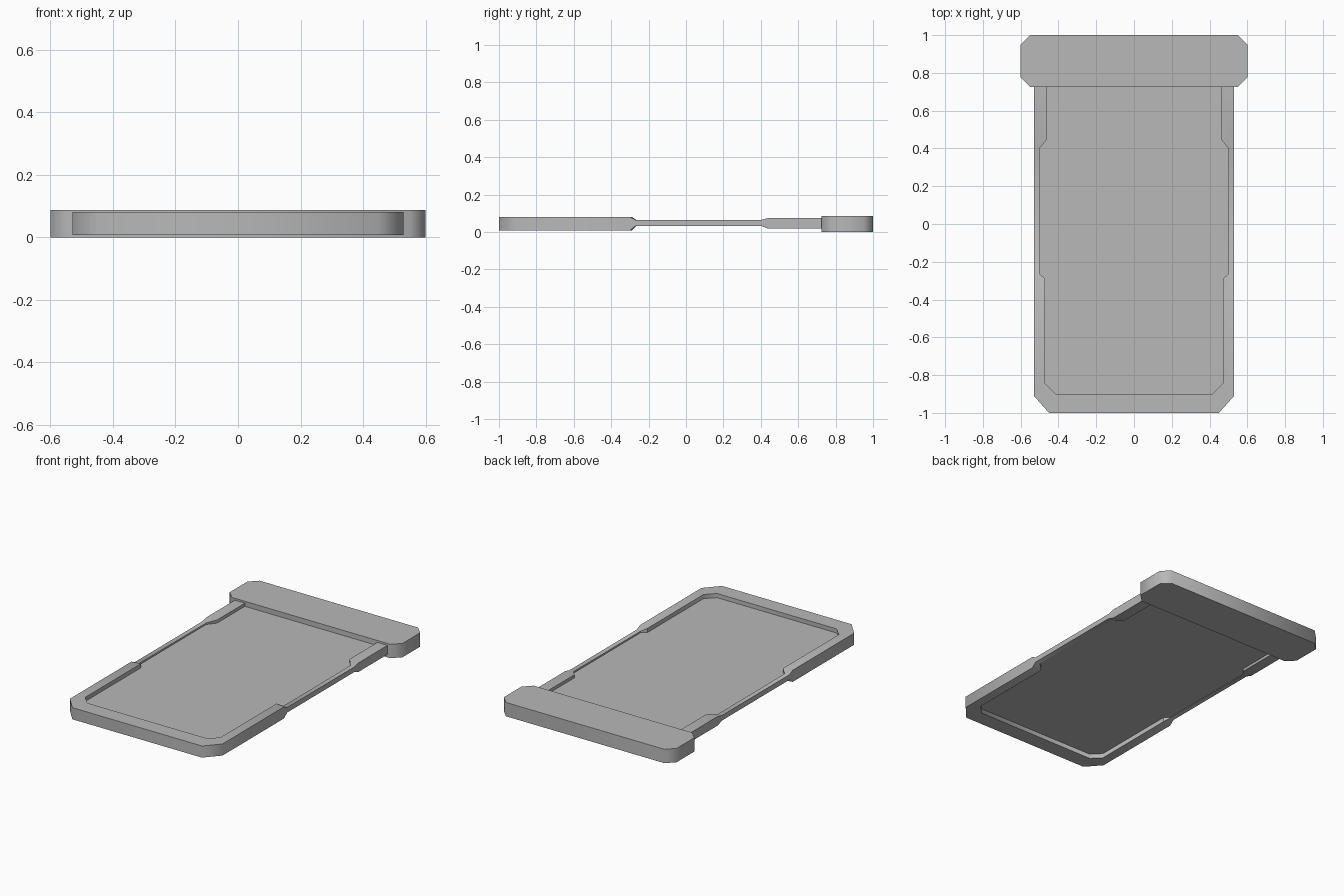
import bpy, bmesh

cube = bpy.data.objects.get("Cube")
if cube:
    bpy.data.objects.remove(cube, do_unlink=True)

COLOUR = (0.48, 0.48, 0.48, 1)
grey = bpy.data.materials.new("plain grey")
grey.use_nodes = True
grey.diffuse_color = COLOUR
grey.node_tree.nodes["Principled BSDF"].inputs["Base Color"].default_value = COLOUR


def finish(name, bm):
    bmesh.ops.recalc_face_normals(bm, faces=bm.faces)
    mesh = bpy.data.meshes.new(name)
    bm.to_mesh(mesh)
    bm.free()
    mesh.materials.append(grey)
    obj = bpy.data.objects.new(name, mesh)
    bpy.context.collection.objects.link(obj)
    bpy.ops.object.select_all(action='DESELECT')
    obj.select_set(True)
    bpy.context.view_layer.objects.active = obj
    bpy.ops.object.shade_smooth_by_angle(angle=0.87)
    return obj


def slab(name, half_outline, low, high):
    """Extrude an outline given for +x and mirrored to -x."""
    outline = half_outline + [(-x, y) for x, y in reversed(half_outline)]
    bm = bmesh.new()
    face = bm.faces.new([bm.verts.new((x, y, low)) for x, y in outline])
    moved = bmesh.ops.extrude_face_region(bm, geom=[face])["geom"]
    bmesh.ops.translate(bm, vec=(0, 0, high - low),
                        verts=[v for v in moved if isinstance(v, bmesh.types.BMVert)])
    return finish(name, bm)


# Thin panel and wide end bar
slab("panel", [(0.44, -0.95), (0.50, -0.89), (0.515, 0.75)], 0.036, 0.055)
slab("end_bar", [(0.55, 0.725), (0.6, 0.775), (0.6, 0.95), (0.55, 1.0)], 0.0, 0.087)

# Rim: outer point, inner point and height range at each station
THICK, THIN, REAR = (0.008, 0.081), (0.033, 0.065), (0.018, 0.075)
half = [
    ((0.45, -1.0), (0.415, -0.9), THICK),
    ((0.53, -0.91), (0.47, -0.845), THICK),
    ((0.53, -0.30), (0.47, -0.29), THICK),
    ((0.53, -0.27), (0.50, -0.265), THIN),
    ((0.53, 0.40), (0.50, 0.40), THIN),
    ((0.53, 0.44), (0.46, 0.45), REAR),
    ((0.53, 0.74), (0.46, 0.74), REAR),
]
mirrored = [((-o[0], o[1]), (-i[0], i[1]), z) for o, i, z in reversed(half)]

bm = bmesh.new()
rings = []
for outer, inner, (low, high) in mirrored + half:
    corners = [(*outer, low), (*outer, high), (*inner, high), (*inner, low)]
    rings.append([bm.verts.new(c) for c in corners])
for a, b in zip(rings, rings[1:]):
    for k in range(4):
        n = (k + 1) % 4
        bm.faces.new((a[k], a[n], b[n], b[k]))
bm.faces.new(rings[0])
bm.faces.new(rings[-1])
finish("rim", bm)
